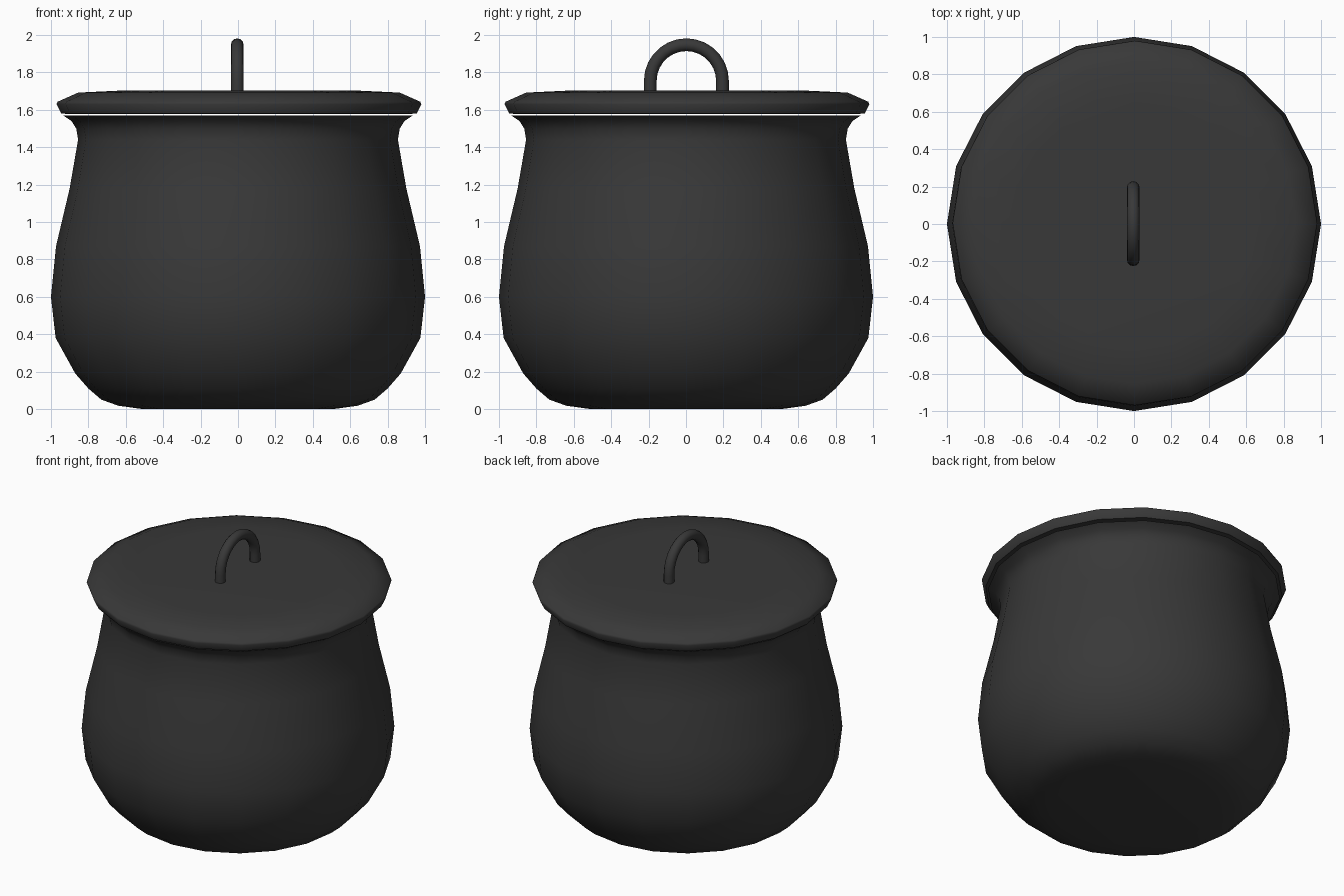
import bpy, bmesh, math

if "Cube" in bpy.data.objects:
    bpy.data.objects.remove(bpy.data.objects["Cube"])

SIDES = 20

iron = bpy.data.materials.new("dark_iron")
iron.diffuse_color = (0.04, 0.04, 0.04, 1)
iron.use_nodes = True
iron.node_tree.nodes["Principled BSDF"].inputs["Base Color"].default_value = iron.diffuse_color


def finish(name, bm, angle):
    bmesh.ops.recalc_face_normals(bm, faces=bm.faces)
    mesh = bpy.data.meshes.new(name)
    bm.to_mesh(mesh)
    bm.free()
    mesh.materials.append(iron)
    obj = bpy.data.objects.new(name, mesh)
    bpy.context.collection.objects.link(obj)
    bpy.ops.object.select_all(action='DESELECT')
    obj.select_set(True)
    bpy.context.view_layer.objects.active = obj
    bpy.ops.object.shade_smooth_by_angle(angle=math.radians(angle))
    return obj


def skin(bm, rings, closed_ends=True):
    """Join consecutive vertex rings with quads and cap both ends."""
    n = len(rings[0])
    for a, b in zip(rings, rings[1:]):
        for i in range(n):
            j = (i + 1) % n
            bm.faces.new((a[i], a[j], b[j], b[i]))
    if closed_ends:
        bm.faces.new(rings[0])
        bm.faces.new(rings[-1])


def lathe(name, profile, angle):
    bm = bmesh.new()
    rings = [[bm.verts.new((r * math.cos(2 * math.pi * i / SIDES),
                            r * math.sin(2 * math.pi * i / SIDES), z))
              for i in range(SIDES)] for r, z in profile]
    skin(bm, rings)
    return finish(name, bm, angle)


# Hollow pot body: outside from the base up to the flared rim, then down inside
lathe("pot_body", [
    (0.51, 0.0), (0.64, 0.018), (0.73, 0.05), (0.80, 0.11), (0.87, 0.19), (0.975, 0.38),
    (1.0, 0.60), (0.973, 0.87), (0.90, 1.18), (0.855, 1.44), (0.865, 1.50),
    (0.89, 1.54), (0.935, 1.57),
    (0.87, 1.57), (0.81, 1.50), (0.80, 1.44), (0.85, 1.18), (0.92, 0.87),
    (0.945, 0.60), (0.92, 0.38), (0.82, 0.22), (0.60, 0.07)], 50)

# Lid resting just above the rim
lid = lathe("lid", [
    (0.91, 1.578), (0.95, 1.58), (0.975, 1.63), (0.97, 1.643),
    (0.86, 1.692), (0.65, 1.702)], 50)
lid.location = (0.005, 0.005, 0)

# Arched handle: straight legs joined by a half circle
R, TUBE, N = 0.193, 0.034, 12
path = [(-R, 1.66, math.pi)]
path += [(R * math.cos(t), 1.755 + R * math.sin(t), t)
         for t in (math.pi * (1 - k / 14) for k in range(15))]
path += [(R, 1.66, 0)]
bm = bmesh.new()
rings = []
for y, z, t in path:
    ring = []
    for i in range(N):
        a = 2 * math.pi * i / N
        out = TUBE * math.sin(a)
        ring.append(bm.verts.new((-0.004 + TUBE * math.cos(a),
                                  y + 0.002 + out * math.cos(t),
                                  z + out * math.sin(t))))
    rings.append(ring)
skin(bm, rings)
finish("lid_handle", bm, 50)
